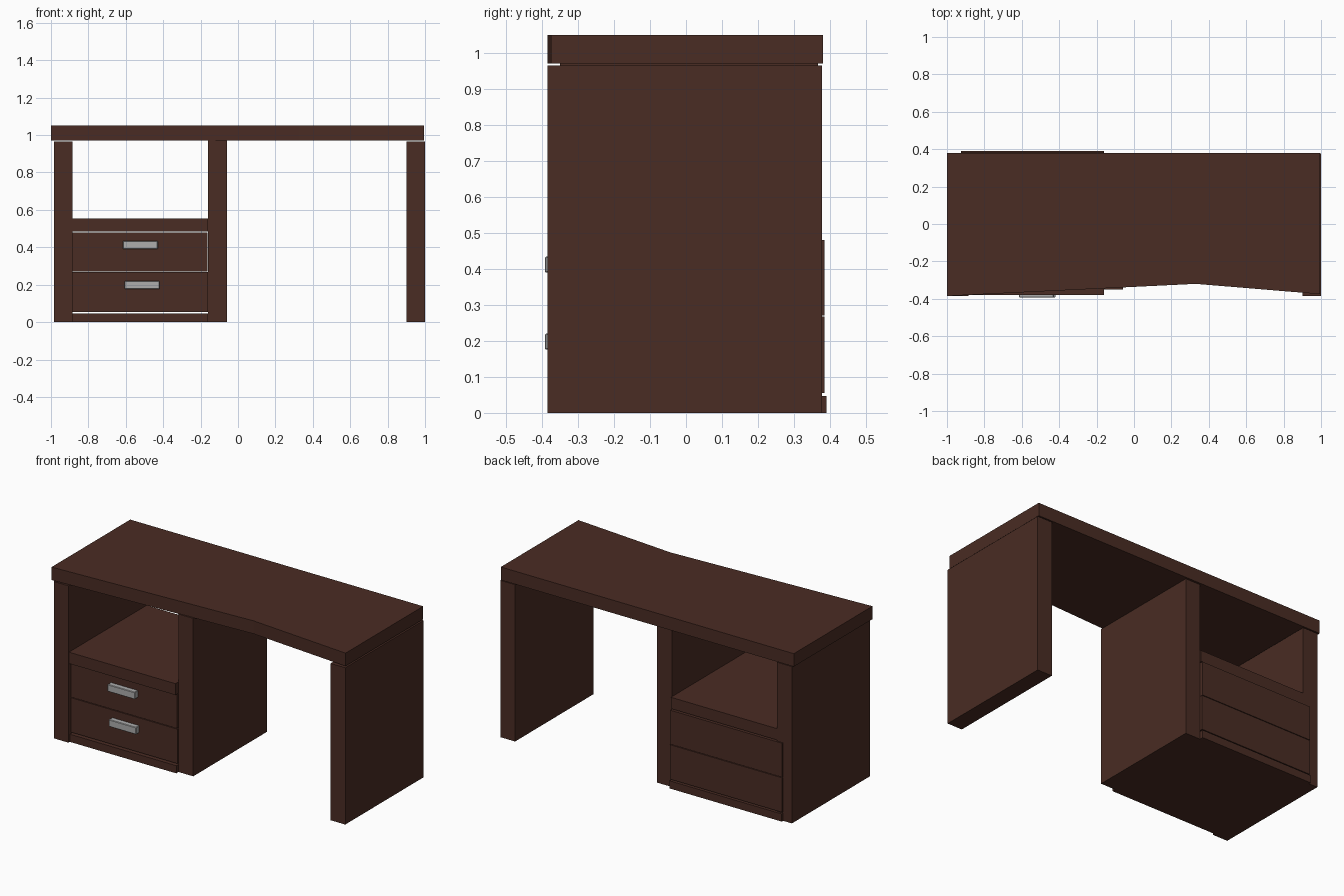
import bpy
import bmesh

cube = bpy.data.objects.get("Cube")
if cube:
    bpy.data.objects.remove(cube, do_unlink=True)


def make_material(name, color):
    mat = bpy.data.materials.new(name)
    mat.use_nodes = True
    mat.diffuse_color = color
    mat.node_tree.nodes["Principled BSDF"].inputs["Base Color"].default_value = color
    return mat


wood = make_material("dark brown wood", (0.068, 0.025, 0.017, 1))
metal = make_material("brushed grey metal", (0.42, 0.42, 0.42, 1))


def prism(name, outline, z0, z1, mat):
    """Extrude a flat outline in x and y from z0 up to z1."""
    bm = bmesh.new()
    base = bm.faces.new([bm.verts.new((x, y, z0)) for x, y in outline])
    up = bmesh.ops.extrude_face_region(bm, geom=[base])["geom"]
    bmesh.ops.translate(bm, vec=(0, 0, z1 - z0),
                        verts=[v for v in up if isinstance(v, bmesh.types.BMVert)])
    bmesh.ops.recalc_face_normals(bm, faces=bm.faces)
    mesh = bpy.data.meshes.new(name)
    bm.to_mesh(mesh)
    bm.free()
    mesh.materials.append(mat)
    obj = bpy.data.objects.new(name, mesh)
    bpy.context.collection.objects.link(obj)
    return obj


def box(name, x, y, z, mat=wood):
    corners = [(x[0], y[0]), (x[1], y[0]), (x[1], y[1]), (x[0], y[1])]
    return prism(name, corners, z[0], z[1], mat)


# Desktop with a shallow angled knee cut-out along the front
prism("desktop", [(-1, -0.385), (0.33, -0.32), (0.995, -0.375),
                  (0.995, 0.38), (-1, 0.38)], 0.97, 1.05, wood)

# Upright panels
box("right_side_panel", (-0.985, -0.885), (-0.385, 0.377), (0, 0.965))
box("middle_panel", (-0.16, -0.06), (-0.35, 0.367), (0, 0.972))
box("left_side_panel", (0.9, 1.0), (-0.385, 0.377), (0, 0.965))

# Cabinet between the right and middle panels
box("open_shelf", (-0.925, -0.16), (-0.38, 0.375), (0.485, 0.555))
box("upper_drawer", (-0.925, -0.163), (-0.36, 0.385), (0.271, 0.48))
box("lower_drawer", (-0.925, -0.16), (-0.36, 0.385), (0.055, 0.267))
box("plinth", (-0.925, -0.16), (-0.372, 0.39), (0, 0.047))

# Drawer handles
for name, x, z in (("upper_handle", -0.522, 0.412), ("lower_handle", -0.513, 0.198)):
    handle = box(name, (x - 0.093, x + 0.093), (-0.392, -0.358),
                 (z - 0.022, z + 0.022), metal)
    bevel = handle.modifiers.new("Soft edges", "BEVEL")
    bevel.width = 0.003
    bevel.segments = 1
